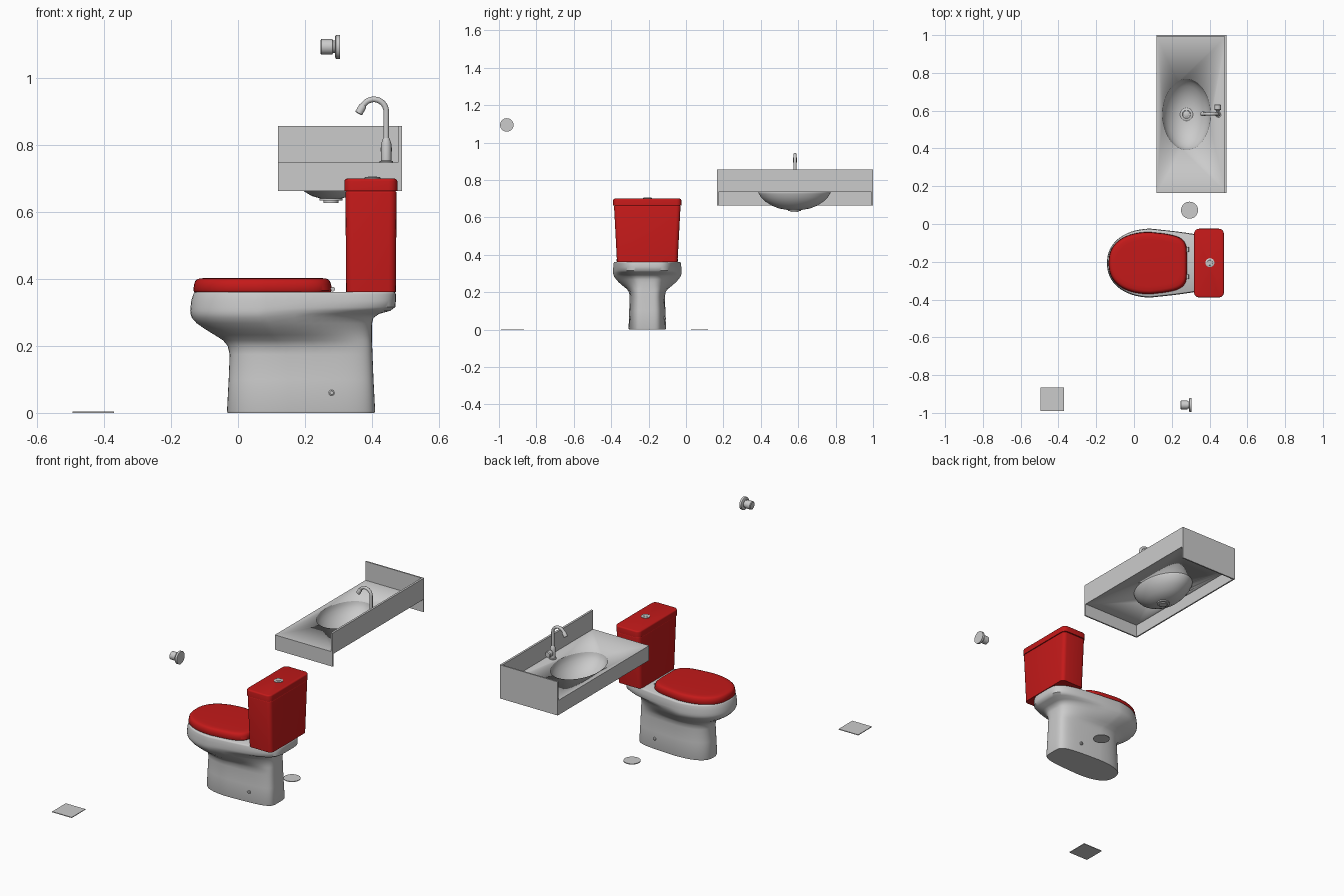
import bpy, bmesh
from math import sin, cos, pi, radians
from mathutils import Vector

if "Cube" in bpy.data.objects:
    bpy.data.objects.remove(bpy.data.objects["Cube"])

TY = -0.207          # toilet centre line


def finish(name, bm, mat=None, angle=35):
    bmesh.ops.recalc_face_normals(bm, faces=bm.faces)
    me = bpy.data.meshes.new(name)
    bm.to_mesh(me)
    bm.free()
    ob = bpy.data.objects.new(name, me)
    bpy.context.collection.objects.link(ob)
    if mat:
        me.materials.append(mat)
    bpy.ops.object.select_all(action='DESELECT')
    ob.select_set(True)
    bpy.context.view_layer.objects.active = ob
    bpy.ops.object.shade_smooth_by_angle(angle=radians(angle))
    return ob


def loft(name, rings, mat=None, angle=35):
    """Skin a list of equal-length point rings, capping both ends."""
    bm = bmesh.new()
    vs = [[bm.verts.new(p) for p in r] for r in rings]
    n = len(vs[0])
    for a, b in zip(vs, vs[1:]):
        for i in range(n):
            bm.faces.new((a[i], a[(i + 1) % n], b[(i + 1) % n], b[i]))
    bm.faces.new(vs[0])
    bm.faces.new(vs[-1])
    return finish(name, bm, mat, angle)


def disc(c, normal, rx, ry=None, n=32):
    ry = ry or rx
    nv = Vector(normal).normalized()
    u = Vector((0, 0, 1)) if abs(nv.y) > 0.9 else Vector((0, 1, 0))
    v = nv.cross(u)
    return [Vector(c) + v * rx * cos(2 * pi * i / n) + u * ry * sin(2 * pi * i / n) for i in range(n)]


def lathe(name, origin, axis, profile, n=32, angle=35):
    o, a = Vector(origin), Vector(axis)
    return loft(name, [disc(o + a * d, a, r, n=n) for d, r in profile], None, angle)


def oval(z, x0, x1, xc, hw, nf, nb, taper, n=64):
    """Plan outline: round nose at -x, squarer and narrower tail at +x."""
    pts = []
    for i in range(n):
        t = 2 * pi * (i + 0.5) / n
        c, s = cos(t), sin(t)
        e = 2 / (nb if c > 0 else nf)
        k = abs(c) ** e
        y = hw * abs(s) ** e * (1 if s > 0 else -1)
        if c > 0:
            pts.append((xc + (x1 - xc) * k, TY + y * (1 - taper * k), z))
        else:
            pts.append((xc - (xc - x0) * k, TY + y, z))
    return pts


def box(name, lo, hi, mat=None, bevel=0.0, shrink=(1, 1), segs=4):
    bm = bmesh.new()
    bmesh.ops.create_cube(bm, size=1)
    for v in bm.verts:
        low = v.co.z < 0
        for k in range(3):
            f = shrink[k] if low and k < 2 else 1
            v.co[k] = (lo[k] + hi[k]) / 2 + v.co[k] * (hi[k] - lo[k]) * f
    if bevel:
        up = [e for e in bm.edges if abs(e.verts[0].co.z - e.verts[1].co.z) > 0.01]
        bmesh.ops.bevel(bm, geom=up, offset=bevel, segments=segs, profile=0.5, affect='EDGES')
        caps = [e for e in bm.edges if all(v.co.z > hi[2] - 1e-4 for v in e.verts)]
        bmesh.ops.bevel(bm, geom=caps, offset=bevel * 0.3, segments=3, profile=0.5, affect='EDGES')
    return finish(name, bm, mat)


red = bpy.data.materials.new("red")
red.diffuse_color = (0.55, 0.01, 0.01, 1)
red.use_nodes = True
red.node_tree.nodes["Principled BSDF"].inputs["Base Color"].default_value = red.diffuse_color

# Toilet bowl and pedestal
bowl = [
    (0.000, -.031, .408, .17, .098, 2.6, 5, .15), (0.006, -.033, .410, .17, .100, 2.6, 5, .15),
    (0.100, -.028, .405, .17, .097, 2.6, 5, .15), (0.175, -.025, .402, .16, .094, 2.5, 5, .15),
    (0.200, -.031, .401, .16, .098, 2.4, 5, .17), (0.217, -.045, .400, .15, .110, 2.3, 4.5, .22),
    (0.233, -.070, .400, .13, .130, 2.2, 4, .30), (0.250, -.098, .400, .12, .150, 2.2, 4, .36),
    (0.268, -.124, .401, .11, .167, 2.2, 4, .38), (0.284, -.138, .405, .10, .178, 2.2, 4, .36),
    (0.296, -.142, .422, .10, .182, 2.2, 4, .31), (0.305, -.143, .455, .10, .183, 2.2, 4.5, .27),
    (0.316, -.142, .470, .10, .183, 2.2, 5, .25), (0.335, -.140, .472, .10, .182, 2.2, 5, .25),
    (0.354, -.134, .472, .10, .180, 2.2, 5, .25), (0.360, -.131, .470, .10, .178, 2.2, 5, .25),
    (0.362, -.126, .465, .10, .174, 2.2, 5, .25)]
loft("toilet_bowl", [oval(*r) for r in bowl], None, 50)

# Seat lid, with rounded top edge
lid = [(0.362, 0.003), (0.366, 0), (0.385, .003), (0.394, .006), (0.399, .011), (0.402, .02), (0.403, .04)]
loft("seat_lid", [oval(z, -.134 + d, .281 - d, .10, .165 - d, 2.4, 5, .16) for z, d in lid], red, 50)

for s, side in ((-1, "right"), (1, "left")):
    lathe(f"seat_hinge_{side}", (.283, TY + s * .072 - .012, .37), (0, 1, 0),
          [(0, .007), (.024, .007)], 16)
    lathe(f"bolt_cap_{side}", (.28, TY + s * .09, .06), (0, s, 0),
          [(0, .009), (.006, .009), (.009, .005)], 16)

# Cistern
box("tank", (.321, TY - .178, .362), (.474, TY + .178, .664), red, .022, (.97, .91))
box("tank_lid", (.318, TY - .182, .663), (.476, TY + .182, .70), red, .026)
lathe("flush_button", (.402, TY + .002, .698), (0, 0, 1),
      [(0, .024), (.005, .024), (.007, .021), (.007, .014), (.0085, .013)])

# Vanity counter with oval cutout
BX, BY = .278, .58
X0, X1, Y0, Y1 = .12, .49, .165, 1.0
counter = box("counter_top", (X0, Y0, .735), (X1, Y1, .748))
cutter = loft("basin_cutter", [disc((BX, BY, z), (0, 0, 1), .127, .188, 64) for z in (.70, .78)])
cutter.hide_render = True
mod = counter.modifiers.new("cutout", 'BOOLEAN')
mod.operation, mod.solver, mod.object = 'DIFFERENCE', 'EXACT', cutter
bpy.ops.object.select_all(action='DESELECT')
counter.select_set(True)
bpy.context.view_layer.objects.active = counter
bpy.ops.object.modifier_apply(modifier="cutout")
bpy.data.objects.remove(cutter)

# Aprons and splashbacks
T = .008
box("front_apron", (X0, Y0, .663), (X0 + T, Y1, .736))
box("near_apron", (X0, Y0, .663), (X1, Y0 + T, .736))
box("far_apron", (X0, Y1 - T, .663), (X1, Y1, .736))
box("back_splash", (X1 - .012, Y0, .747), (X1, Y1, .857))
box("side_splash", (X0, Y1 - T, .747), (X1, Y1, .857))

# Basin shell: outer wall up, inner wall down
shape = [(.22, .648), (.42, .655), (.62, .670), (.80, .692), (.92, .714), (.98, .733), (1.0, .7475)]
outer = [(f + .03, min(z - .007, .734)) for f, z in shape]
loft("basin", [disc((BX, BY, z), (0, 0, 1), .127 * f, .188 * f, 64)
               for f, z in [(.03, .638)] + outer + shape[::-1] + [(.03, .646)]], None, 50)

# Drain ring, plug and tail
lathe("basin_drain", (BX, BY, 0), (0, 0, 1),
      [(.628, .022), (.634, .022), (.634, .034), (.652, .034), (.654, .031), (.654, .022), (.649, .020)])
lathe("drain_plug", (BX, BY, 0), (0, 0, 1), [(.645, .014), (.653, .014), (.655, .010)])

# Tap: body, gooseneck spout, nozzle, side knob
FX, FY = .443, .583
lathe("tap_body", (FX, FY, 0), (0, 0, 1),
      [(.747, .020), (.752, .020), (.754, .015), (.805, .015), (.818, .011), (.822, .009)], 24)
path = [((FX, FY, z), (0, 0, 1)) for z in (.81, .86)]
for i in range(17):
    a = radians(150 * i / 16)
    path.append(((.406 + .037 * cos(a), FY, .90 + .037 * sin(a)), (-sin(a), 0, cos(a))))
loft("tap_spout", [disc(c, t, .0085, n=20) for c, t in path], None, 50)
lathe("tap_nozzle", path[-1][0], path[-1][1], [(-.002, .009), (.002, .0115), (.026, .0115), (.028, .009)], 20)
lathe("tap_knob", (FX, FY, .787), (0, 1, 0),
      [(.012, .010), (.018, .010), (.022, .018), (.046, .018), (.050, .014)], 12)

# Wall valve: grip, collar and wall flange
lathe("wall_valve", (.246, -.958, 1.094), (1, 0, 0),
      [(0, .019), (.003, .023), (.036, .023), (.038, .019), (.044, .019), (.044, .031),
       (.047, .036), (.059, .036)])

# Floor drains
box("square_floor_drain", (-.495, -.99, 0), (-.37, -.865, .004))
lathe("round_floor_drain", (.294, .073, 0), (0, 0, 1), [(0, .045), (.004, .045)], 48)
